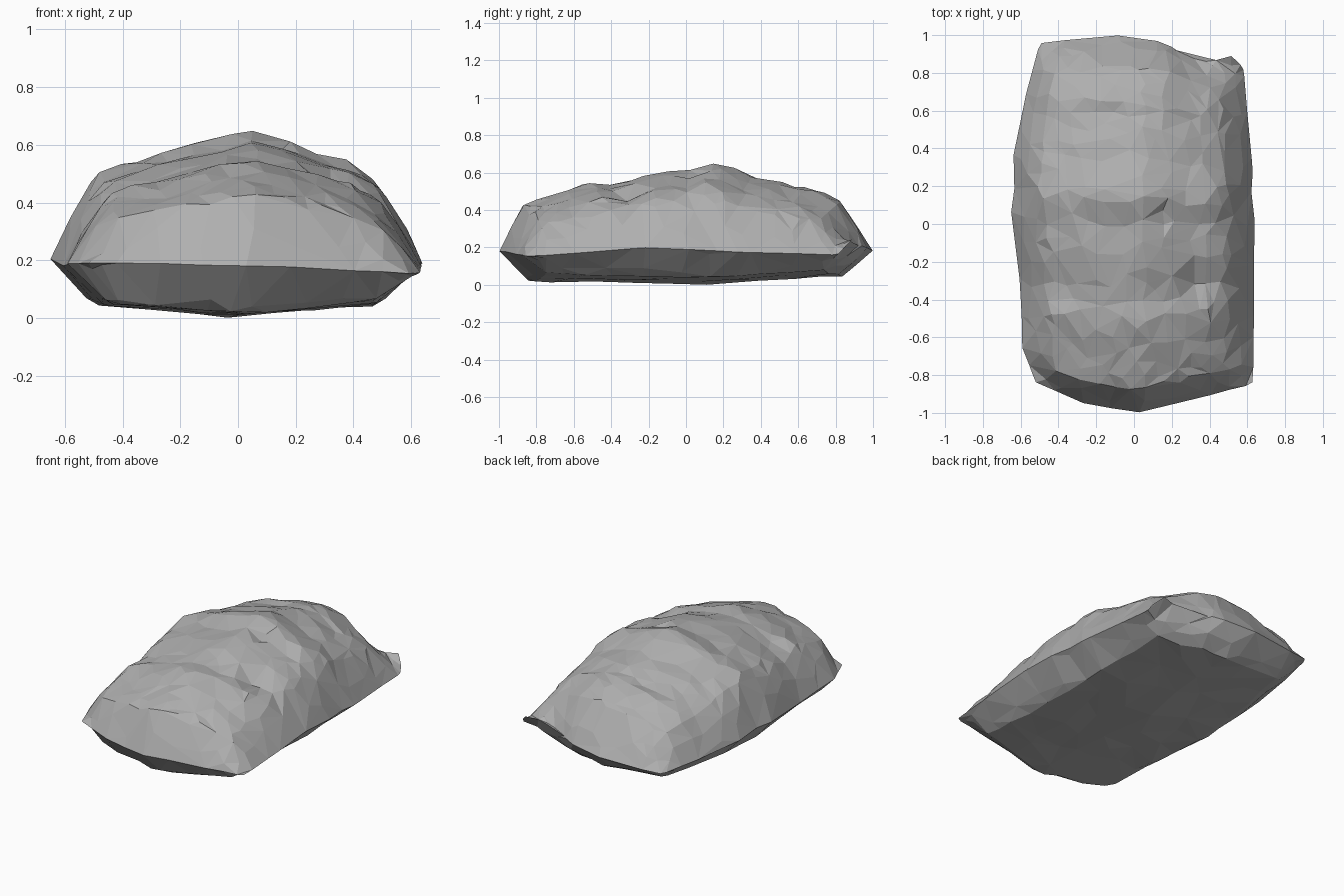
import bpy, bmesh, random
from math import exp
from mathutils import noise, Vector

random.seed(7)
if "Cube" in bpy.data.objects:
    bpy.data.objects.remove(bpy.data.objects["Cube"])

NU, NV = 28, 40


def curve(points, t):
    """Straight-line interpolation through (position, value) points."""
    for (a, fa), (b, fb) in zip(points, points[1:]):
        if t <= b:
            return fa + (fb - fa) * max(0, t - a) / (b - a)
    return points[-1][1]


# Plan outline: side edges along y, end edges along x
left = [(-1, -.52), (-.8, -.59), (-.45, -.6), (0, -.65), (.15, -.63), (.33, -.64), (.7, -.57), (1, -.5)]
right = [(-1, .63), (0, .64), (.15, .62), (.28, .63), (.65, .6), (.93, .58), (1, .51)]
front = [(-1, -.84), (-.55, -.95), (-.05, -1), (1, -.85)]
back = [(-1, .96), (-.14, 1), (.25, .97), (.55, .9), (.85, .87), (1, .9)]

# Ridge height along y, crown across x, underside shapes
ridge = [(-1, .18), (-.93, .32), (-.87, .43), (-.75, .48), (-.5, .55), (-.4, .54), (-.17, .6),
         (.02, .61), (.08, .64), (.15, .655), (.25, .62), (.35, .58), (.45, .57), (.58, .525),
         (.66, .53), (.84, .45), (.94, .3), (1, .17)]
crown = [(-1, 0), (-.9, .35), (-.77, .65), (-.39, .85), (.05, 1), (.31, .92), (.62, .77), (.78, .6), (.92, .25), (1, 0)]
belly_x = [(-1, 0), (-.77, .8), (0, 1), (.75, .8), (1, 0)]
belly_y = [(-1, 0), (-.85, .93), (.15, 1), (.5, .88), (.84, .76), (1, 0)]
rim_l = [(-1, .19), (-.4, .18), (.1, .21), (1, .17)]
rim_r = [(-1, .15), (-.25, .2), (.2, .18), (.9, .16), (1, .25)]

# Chipped hollows: x, y, width, depth
chips = [(.32, -.3, .08, .04), (.14, .04, .06, .03), (-.25, .06, .06, .02), (.36, .42, .06, .02)]


def spread(i, n):
    """Grid position, packed a little toward the edges."""
    t = 2 * i / n - 1
    return t * (1.25 - .25 * t * t)


def surface_point(i, j, top):
    u, v = spread(i, NU), spread(j, NV)
    edge = i in (0, NU) or j in (0, NV)
    if not edge:
        u += random.uniform(-.02, .02)
        v += random.uniform(-.012, .012)
    s = (u + 1) / 2
    x = curve(left, v) * (1 - s) + curve(right, v) * s
    y = curve(front, u) * (1 - v) / 2 + curve(back, u) * (1 + v) / 2
    rim = curve(rim_l, v) * (1 - s * s) + curve(rim_r, v) * s * s
    if edge:
        return x, y, rim
    rough = noise.noise(Vector((x, y, 0 if top else 5)) * 5)
    # the two corners on the left side are worn round
    worn = (max(u, 0) * v) ** 2
    if top:
        z = rim + (curve(ridge, v) - rim) * curve(crown, u) * (1 - .3 * worn)
        z += .018 * rough + random.uniform(-.006, .006)
        z -= sum(d * exp(-((x - a) ** 2 + (y - b) ** 2) / (w * w)) for a, b, w, d in chips)
        return x, y, max(z, rim + .01)
    z = rim - (rim - .005) * curve(belly_x, u) * curve(belly_y, v) * (1 - .3 * worn)
    return x, y, max(0, z + .01 * rough)


# Rock: crown and underside sheets welded along the rim
bm = bmesh.new()
for top in (True, False):
    grid = [[bm.verts.new(surface_point(i, j, top)) for j in range(NV + 1)] for i in range(NU + 1)]
    for i in range(NU):
        for j in range(NV):
            quad = [grid[i][j], grid[i + 1][j], grid[i + 1][j + 1], grid[i][j + 1]]
            bm.faces.new(quad if top else quad[::-1])
bmesh.ops.remove_doubles(bm, verts=bm.verts, dist=.0005)
bmesh.ops.triangulate(bm, faces=bm.faces)
bmesh.ops.recalc_face_normals(bm, faces=bm.faces)
mesh = bpy.data.meshes.new("rock")
bm.to_mesh(mesh)
bm.free()
rock = bpy.data.objects.new("rock", mesh)
bpy.context.collection.objects.link(rock)

# Irregular flat facets
facets = rock.modifiers.new("facets", 'DECIMATE')
facets.ratio = .18

stone = bpy.data.materials.new("grey stone")
stone.use_nodes = True
grey = (.43, .43, .43, 1)
stone.diffuse_color = grey
stone.node_tree.nodes["Principled BSDF"].inputs["Base Color"].default_value = grey
mesh.materials.append(stone)
